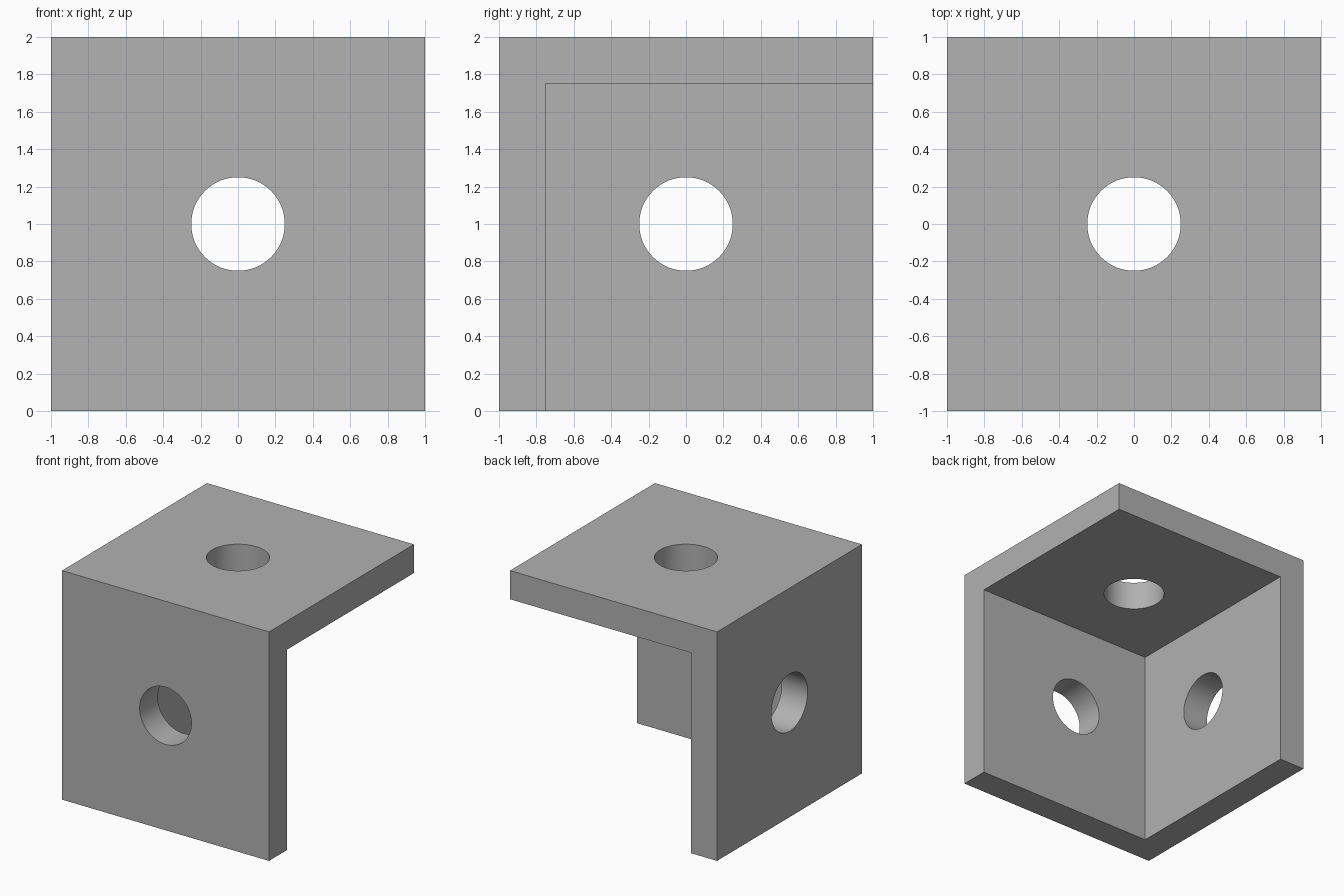
import bpy
from math import pi

default = bpy.data.objects.get("Cube")
if default:
    bpy.data.objects.remove(default, do_unlink=True)

SIZE = 2.0
WALL = 0.25
HOLE_RADIUS = 0.25

grey = bpy.data.materials.new("plain_grey")
grey.use_nodes = True
colour = (0.445, 0.445, 0.445, 1)
grey.diffuse_color = colour
grey.node_tree.nodes["Principled BSDF"].inputs["Base Color"].default_value = colour


def cut(target, cutter):
    """Subtract the cutter from the target and remove the cutter."""
    cutter.hide_render = True
    mod = target.modifiers.new("cut", "BOOLEAN")
    mod.operation = "DIFFERENCE"
    mod.solver = "EXACT"
    mod.object = cutter
    bpy.ops.object.select_all(action="DESELECT")
    target.select_set(True)
    bpy.context.view_layer.objects.active = target
    bpy.ops.object.modifier_apply(modifier=mod.name)
    bpy.data.objects.remove(cutter, do_unlink=True)


# Solid block that becomes the three-walled corner bracket
bpy.ops.mesh.primitive_cube_add(size=SIZE, location=(0, 0, SIZE / 2))
bracket = bpy.context.object
bracket.name = "corner_bracket"
bracket.data.materials.append(grey)

# Hollow: leaves the front (-y), right (-x) and top walls
bpy.ops.mesh.primitive_cube_add(size=SIZE, location=(WALL, WALL, SIZE / 2 - WALL))
cut(bracket, bpy.context.object)

# One round hole through the middle of each wall
for rotation in ((0, 0, 0), (pi / 2, 0, 0), (0, pi / 2, 0)):
    bpy.ops.mesh.primitive_cylinder_add(
        vertices=64, radius=HOLE_RADIUS, depth=SIZE * 2,
        location=(0, 0, SIZE / 2), rotation=rotation)
    cut(bracket, bpy.context.object)

# Smooth hole walls, sharp plate edges
bpy.ops.object.shade_smooth_by_angle(angle=pi / 6)
